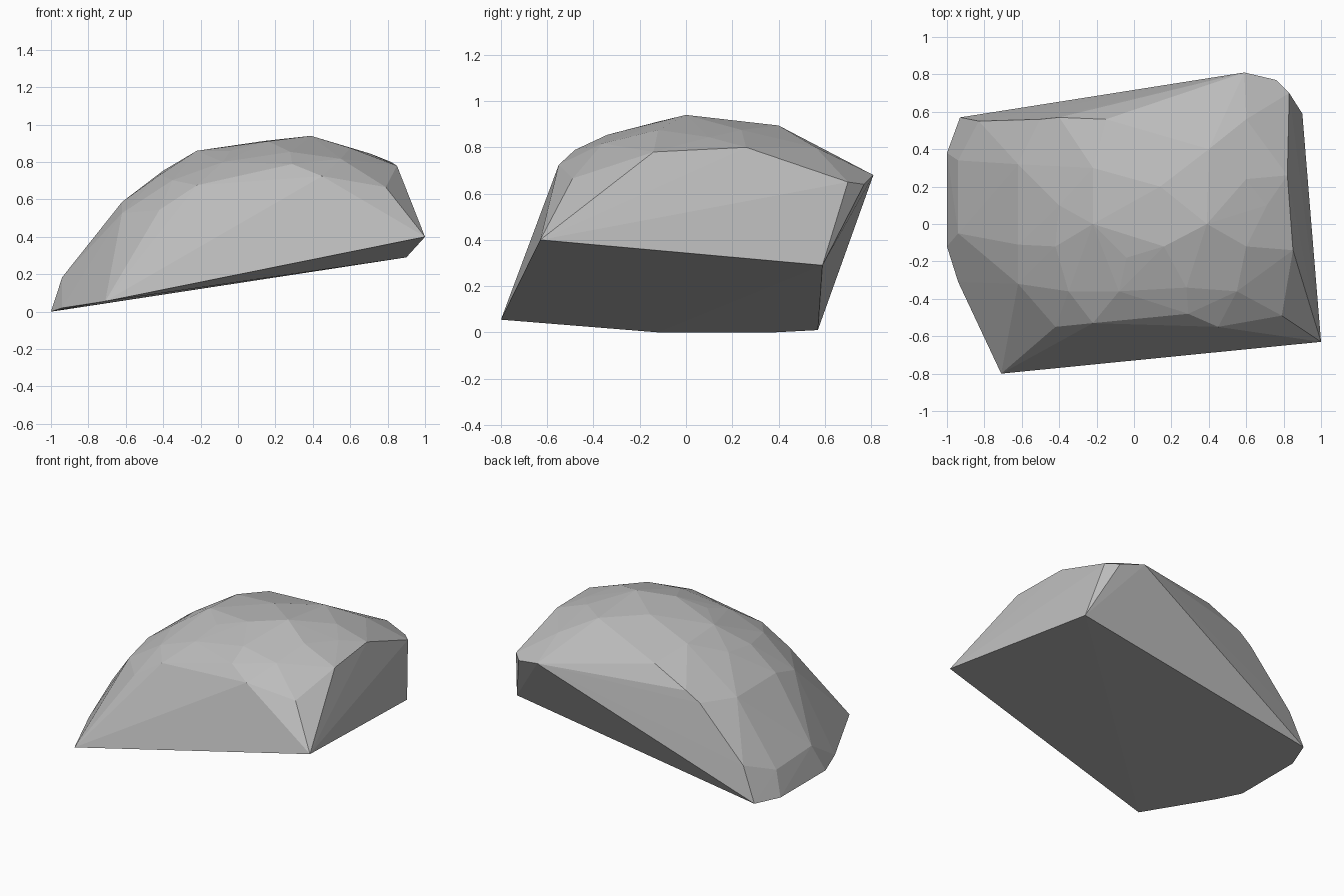
import bpy, bmesh

# Colour
stone = bpy.data.materials.new("stone_grey")
stone.diffuse_color = (0.5, 0.5, 0.5, 1)


def lerp(table, t):
    """Piecewise linear lookup in a profile."""
    for (a, va), (b, vb) in zip(table, table[1:]):
        if t <= b:
            return va + (vb - va) * (t - a) / (b - a)
    return table[-1][1]


# Ridge height along x, and the drop from the ridge along y
ridge = [(-1, 0.0), (-0.94, 0.19), (-0.62, 0.60), (-0.4, 0.76), (-0.22, 0.86),
         (0.14, 0.925), (0.39, 0.94), (0.6, 0.89), (0.71, 0.85), (0.85, 0.79)]
drop = [(-0.56, 0.21), (-0.49, 0.15), (-0.36, 0.085), (-0.12, 0.015), (0, 0),
        (0.32, 0.02), (0.56, 0.09), (0.65, 0.15), (0.81, 0.26)]

# Facet corners of the dome, placed in plan
dome = [(-0.94, 0.34), (-0.94, -0.05), (-0.83, 0.43), (-0.83, 0.55), (-0.73, 0.44),
        (-0.62, 0.32), (-0.62, -0.11), (-0.62, -0.32), (-0.5, 0.56), (-0.42, -0.55),
        (-0.4, 0.57), (-0.4, 0.1), (-0.42, -0.12), (-0.35, -0.36), (-0.22, -0.53),
        (-0.22, 0), (-0.22, 0.3), (-0.15, 0.56), (-0.08, -0.36), (-0.04, -0.18),
        (0.14, 0.2), (0.16, -0.12), (0.29, -0.48), (0.28, -0.34), (0.39, 0),
        (0.4, 0.4), (0.45, -0.55), (0.55, -0.36), (0.6, -0.12), (0.6, 0.24),
        (0.6, 0.56), (0.71, 0.1), (0.79, -0.49), (0.78, -0.2)]

# Outer corners: sloping base and the sheared right and back edges
rim = [(-0.71, -0.80, 0.055), (1.0, -0.63, 0.40), (0.90, 0.59, 0.29), (-0.93, 0.57, 0.01),
       (-1, 0.38, 0.0), (-1, -0.12, 0.0), (-0.94, -0.31, 0.02), (0.59, 0.81, 0.68),
       (0.76, 0.77, 0.64), (0.83, 0.70, 0.65), (0.82, 0.26, 0.80), (0.85, -0.14, 0.78)]

# Rock: faceted hull around all corners
bm = bmesh.new()
for x, y in dome:
    bm.verts.new((x, y, lerp(ridge, x) - lerp(drop, y)))
for p in rim:
    bm.verts.new(p)
bmesh.ops.convex_hull(bm, input=bm.verts[:])
bmesh.ops.delete(bm, geom=[v for v in bm.verts if not v.link_faces], context='VERTS')
bmesh.ops.recalc_face_normals(bm, faces=bm.faces[:])

mesh = bpy.data.meshes.new("rock")
bm.to_mesh(mesh)
bm.free()
mesh.materials.append(stone)
bpy.context.collection.objects.link(bpy.data.objects.new("rock", mesh))
